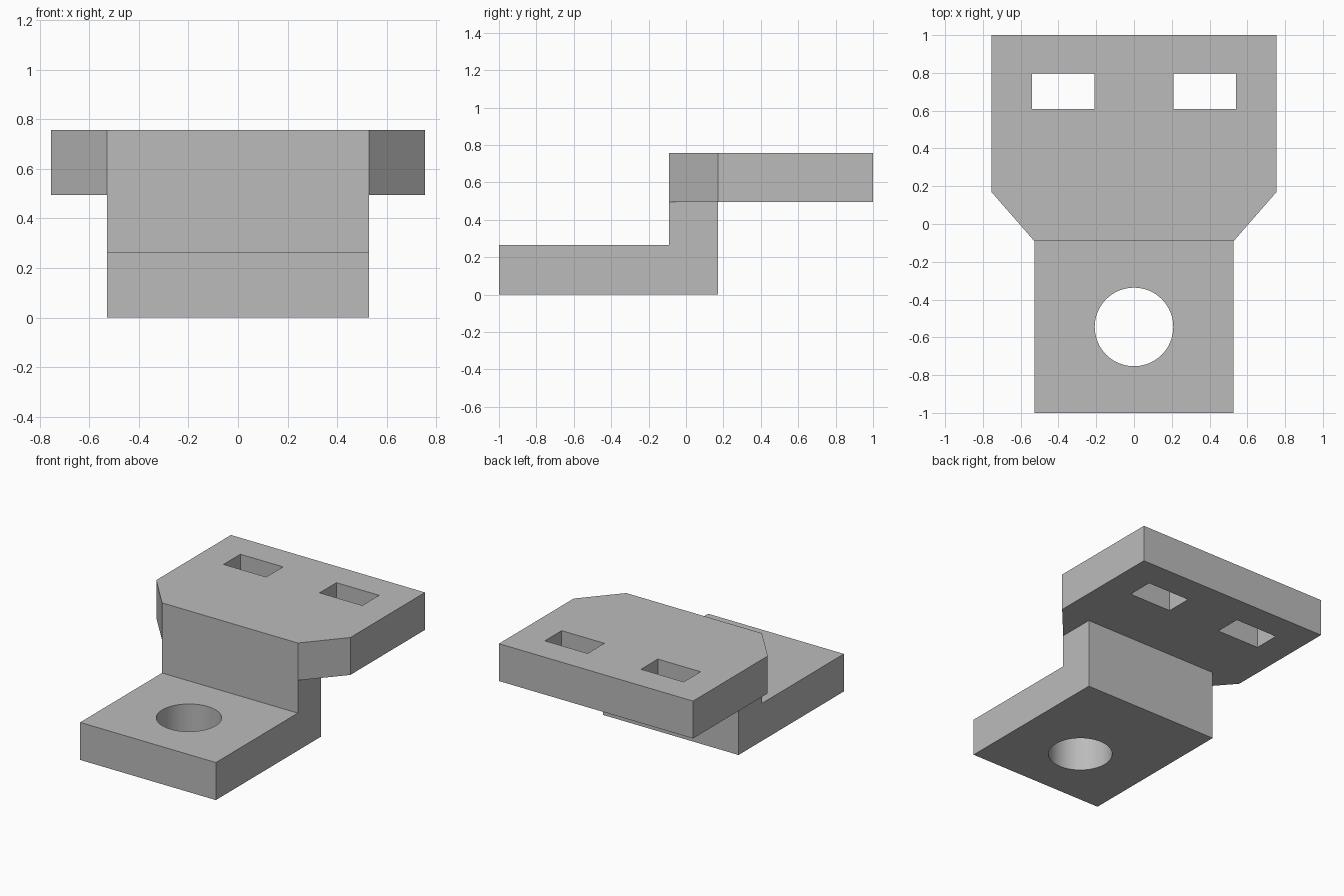
import bpy
import bmesh
from mathutils import Vector

cube = bpy.data.objects.get("Cube")
if cube:
    bpy.data.objects.remove(cube, do_unlink=True)

grey = bpy.data.materials.new("plain grey")
grey.use_nodes = True
colour = (0.5, 0.5, 0.5, 1)
grey.diffuse_color = colour
grey.node_tree.nodes["Principled BSDF"].inputs["Base Color"].default_value = colour

HALF = 0.528                      # half width of the stepped foot
FRONT, BACK = -0.09, 0.17         # riser faces
LOW, STEP, TOP = 0.264, 0.494, 0.757


def prism(name, points, depth):
    """Extrude a closed outline along a vector."""
    bm = bmesh.new()
    face = bm.faces.new([bm.verts.new(p) for p in points])
    new = bmesh.ops.extrude_face_region(bm, geom=[face])["geom"]
    verts = [v for v in new if isinstance(v, bmesh.types.BMVert)]
    bmesh.ops.translate(bm, verts=verts, vec=Vector(depth))
    bmesh.ops.recalc_face_normals(bm, faces=bm.faces)
    mesh = bpy.data.meshes.new(name)
    bm.to_mesh(mesh)
    bm.free()
    mesh.materials.append(grey)
    obj = bpy.data.objects.new(name, mesh)
    bpy.context.collection.objects.link(obj)
    return obj


def combine(obj, other, operation):
    """Apply a boolean and remove the helper."""
    mod = obj.modifiers.new(operation.title(), "BOOLEAN")
    mod.operation, mod.object, mod.solver = operation, other, "EXACT"
    bpy.context.view_layer.objects.active = obj
    bpy.ops.object.modifier_apply(modifier=mod.name)
    bpy.data.objects.remove(other, do_unlink=True)


# Foot and riser, an L profile extruded across the width
profile = [(-1, 0), (BACK, 0), (BACK, STEP), (FRONT, STEP), (FRONT, LOW), (-1, LOW)]
bracket = prism("stepped_bracket", [(-HALF, y, z) for y, z in profile], (2 * HALF, 0, 0))

# Upper plate with tapered front corners
right = [(HALF, FRONT), (0.755, BACK), (0.755, 1)]
outline = right + [(-x, y) for x, y in reversed(right)]
plate = prism("upper_plate", [(x, y, STEP) for x, y in outline], (0, 0, TOP - STEP))
combine(bracket, plate, "UNION")

# Pair of rectangular slots
for side in (-1, 1):
    corners = [(0.208, 0.61), (0.54, 0.61), (0.54, 0.797), (0.208, 0.797)]
    slot = prism("slot_cutter", [(side * x, y, 0.3) for x, y in corners], (0, 0, 0.6))
    combine(bracket, slot, "DIFFERENCE")

# Round bolt hole
bpy.ops.mesh.primitive_cylinder_add(vertices=64, radius=0.208, depth=1, location=(0, -0.545, 0))
hole = bpy.context.object
hole.data.materials.append(grey)
combine(bracket, hole, "DIFFERENCE")

# Merge coplanar faces and smooth only the hole wall
bm = bmesh.new()
bm.from_mesh(bracket.data)
bmesh.ops.remove_doubles(bm, verts=bm.verts, dist=0.0001)
bmesh.ops.dissolve_limit(bm, angle_limit=0.01, verts=bm.verts, edges=bm.edges)
bm.to_mesh(bracket.data)
bm.free()
bpy.ops.object.select_all(action="DESELECT")
bracket.select_set(True)
bpy.context.view_layer.objects.active = bracket
bpy.ops.object.shade_smooth_by_angle(angle=0.5)
